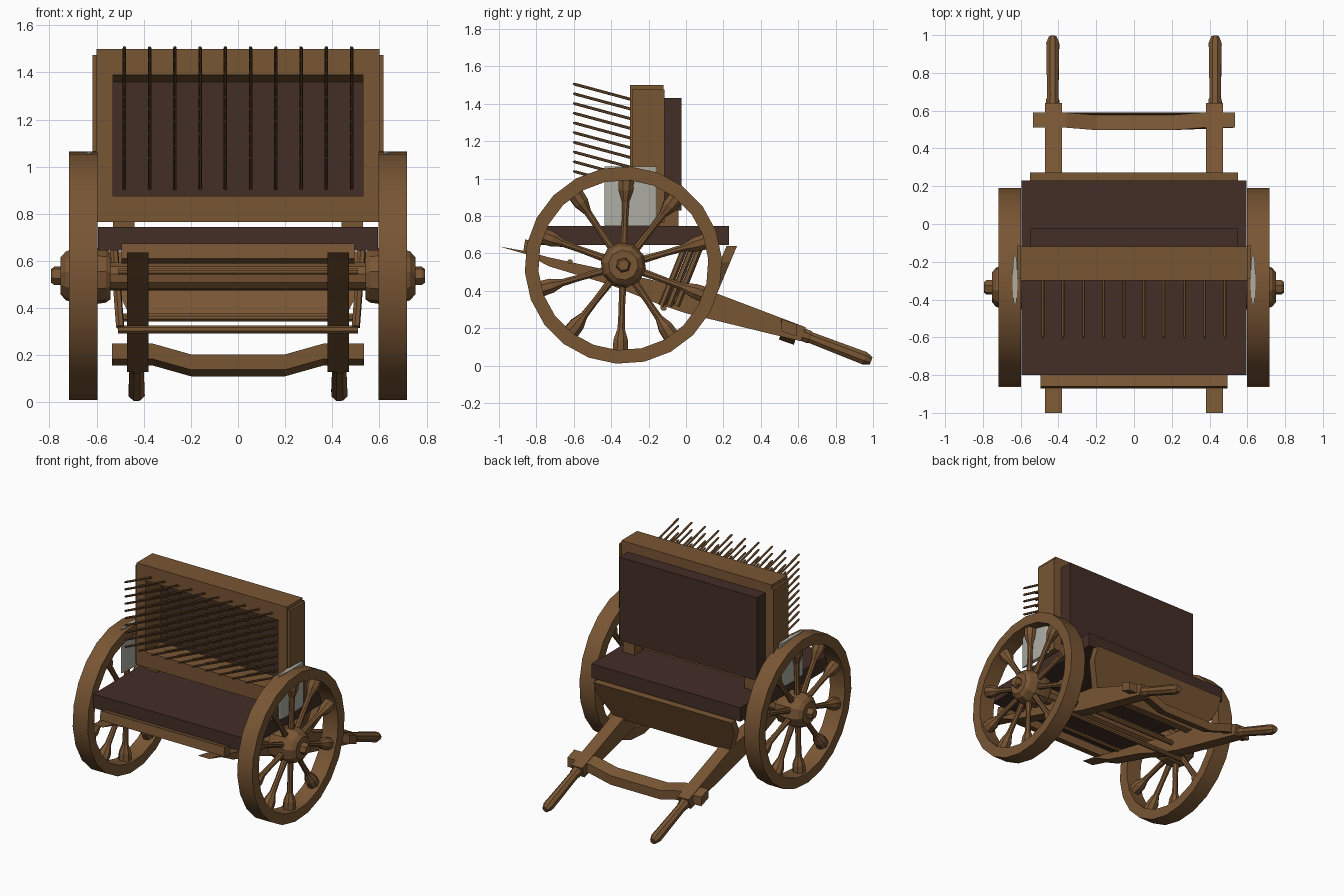
import bpy, bmesh, math
from mathutils import Vector

if "Cube" in bpy.data.objects:
    bpy.data.objects.remove(bpy.data.objects["Cube"])


def material(name, rgb):
    m = bpy.data.materials.new(name)
    m.diffuse_color = (*rgb, 1)
    m.use_nodes = True
    m.node_tree.nodes["Principled BSDF"].inputs["Base Color"].default_value = m.diffuse_color
    return m


WOOD = material("warm wood", (0.19, 0.092, 0.034))
DARK = material("dark wood", (0.056, 0.026, 0.019))
GREY = material("pale metal", (0.42, 0.42, 0.37))


def finish(name, bm, mat, smooth=False):
    bmesh.ops.recalc_face_normals(bm, faces=bm.faces)
    me = bpy.data.meshes.new(name)
    bm.to_mesh(me)
    bm.free()
    ob = bpy.data.objects.new(name, me)
    bpy.context.collection.objects.link(ob)
    me.materials.append(mat)
    if smooth:
        bpy.ops.object.select_all(action='DESELECT')
        ob.select_set(True)
        bpy.context.view_layer.objects.active = ob
        bpy.ops.object.shade_smooth_by_angle(angle=math.radians(30))
    return ob


def prism(name, pts, axis, lo, hi, mat):
    """Extrude a 2D outline along one axis (0 = x, 1 = y, 2 = z)."""
    bm = bmesh.new()
    ends = []
    for d in (lo, hi):
        ring = []
        for p in pts:
            co = list(p)
            co.insert(axis, d)
            ring.append(bm.verts.new(co))
        ends.append(ring)
        bm.faces.new(ring)
    n = len(pts)
    for i in range(n):
        j = (i + 1) % n
        bm.faces.new((ends[0][i], ends[0][j], ends[1][j], ends[1][i]))
    return finish(name, bm, mat)


def box(name, x, y, z, mat):
    pts = [(x[0], y[0]), (x[1], y[0]), (x[1], y[1]), (x[0], y[1])]
    return prism(name, pts, 2, z[0], z[1], mat)


def add_lathe(bm, origin, direction, profile, seg, closed=False):
    """Revolve (distance, radius) pairs around a direction."""
    o, d = Vector(origin), Vector(direction).normalized()
    u = d.orthogonal().normalized()
    w = d.cross(u)
    rings = []
    for t, r in profile:
        ring = []
        for i in range(seg):
            a = math.tau * (i + 0.5) / seg
            ring.append(bm.verts.new(o + d * t + (u * math.cos(a) + w * math.sin(a)) * r))
        rings.append(ring)
    pairs = list(zip(rings, rings[1:]))
    if closed:
        pairs.append((rings[-1], rings[0]))
    else:
        bm.faces.new(rings[0])
        bm.faces.new(rings[-1])
    for a, b in pairs:
        for i in range(seg):
            j = (i + 1) % seg
            bm.faces.new((a[i], a[j], b[j], b[i]))


def rod(name, a, b, r, mat, seg=8):
    bm = bmesh.new()
    d = Vector(b) - Vector(a)
    add_lathe(bm, a, d, [(0, r), (d.length, r)], seg)
    return finish(name, bm, mat)


# Platform
box("platform", (-0.595, 0.595), (-0.80, 0.23), (0.645, 0.745), DARK)

# Launcher box: open frame, side plates and dark rear panel
box("frame_top", (-0.60, 0.60), (-0.30, -0.12), (1.39, 1.50), WOOD)
box("frame_bottom", (-0.60, 0.60), (-0.30, -0.12), (0.765, 0.875), WOOD)
box("rear_panel", (-0.55, 0.55), (-0.12, -0.025), (0.83, 1.43), DARK)
prism("frame_ceiling", [(-0.29, 1.39), (-0.12, 1.39), (-0.12, 1.36)], 0, -0.53, 0.53, WOOD)

# Arrows in a grid, tipped upward
bm = bmesh.new()
for col in range(10):
    for row in range(10):
        tip = (-0.482 + col * 0.1071, -0.605, 1.507 - row * 0.0519)
        add_lathe(bm, tip, (0, 0.965, -0.26),
                  [(0, 0.003), (0.012, 0.008), (0.51, 0.008)], 6)
finish("arrows", bm, WOOD)

# Wheel axle
rod("axle", (-0.60, -0.335, 0.535), (0.60, -0.335, 0.535), 0.06, WOOD, 10)

CY, CZ = -0.335, 0.537
for s, side in ((-1, "left"), (1, "right")):
    def span(a, b):
        return tuple(sorted((s * a, s * b)))

    # Launcher sides and feet
    box(side + "_frame_side", span(0.53, 0.60), (-0.30, -0.12), (0.875, 1.39), WOOD)
    box(side + "_side_plate", span(0.60, 0.617), (-0.29, -0.115), (0.765, 1.475), WOOD)
    box(side + "_foot", span(0.44, 0.53), (-0.29, -0.04), (0.745, 0.84), WOOD).data
    # Metal side shield, oval in plan
    oval = [(s * 0.63 + 0.013 * math.cos(math.tau * i / 16),
             -0.295 + 0.14 * math.sin(math.tau * i / 16)) for i in range(16)]
    prism(side + "_shield", oval, 2, 0.745, 1.065, GREY)

    # Wheel rim
    bm = bmesh.new()
    add_lathe(bm, (0, CY, CZ), (s, 0, 0),
              [(0.597, 0.455), (0.597, 0.528), (0.717, 0.528), (0.717, 0.455)], 22, True)
    finish(side + "_rim", bm, WOOD, True)
    # Hub and axle cap
    bm = bmesh.new()
    add_lathe(bm, (0, CY, CZ), (s, 0, 0),
              [(0.54, 0.10), (0.56, 0.115), (0.61, 0.122), (0.68, 0.122),
               (0.73, 0.105), (0.752, 0.08)], 10)
    add_lathe(bm, (0, CY, CZ), (s, 0, 0), [(0.70, 0.042), (0.78, 0.04), (0.793, 0.03)], 6)
    finish(side + "_hub", bm, WOOD)
    # Ten flared spokes
    bm = bmesh.new()
    for k in range(10):
        a = math.radians(88 + 36 * k)
        add_lathe(bm, (s * 0.657, CY, CZ), (0, math.cos(a), math.sin(a)),
                  [(0.09, 0.022), (0.24, 0.018), (0.34, 0.021), (0.40, 0.042), (0.475, 0.046)], 8)
    finish(side + "_spokes", bm, WOOD)

    # Long shaft with pointed front
    shaft = [(-1, 0.637), (-0.86, 0.612), (-0.73, 0.578), (-0.10, 0.44), (0.10, 0.41),
             (0.64, 0.205), (0.615, 0.13), (0.0, 0.28), (-0.15, 0.33), (-0.40, 0.43),
             (-0.73, 0.53), (-0.86, 0.597)]
    prism(side + "_shaft", shaft, 0, *span(0.38, 0.47), WOOD)
    # Handle grip
    bm = bmesh.new()
    add_lathe(bm, (s * 0.43, 0.60, 0.175), (0, 0.934, -0.357),
              [(0, 0.037), (0.06, 0.037), (0.07, 0.032), (0.38, 0.037), (0.418, 0.022)], 8)
    finish(side + "_handle", bm, WOOD)

    # Leaning support bars under the platform
    for k in range(3):
        y = -0.13 + 0.04 * k
        rod(f"{side}_support_{k}", (s * 0.50, y, 0.32), (s * 0.525, y + 0.13, 0.645), 0.018, WOOD, 6)

# Tilted rear board with cut lower corners
outline = [(-0.55, 0.64), (0.55, 0.64), (0.55, 0.55), (0.46, 0.37), (-0.46, 0.37), (-0.55, 0.55)]
board = prism("rear_board", outline, 1, -0.028, 0.028, WOOD)
for v in board.data.vertices:
    v.co.y += 0.245 + (v.co.z - 0.64) * 0.42

# Cross rods under the platform
rod("lower_cross_rod", (-0.51, -0.12, 0.31), (0.51, -0.12, 0.31), 0.018, WOOD)
rod("middle_cross_rod", (-0.51, -0.05, 0.36), (0.51, -0.05, 0.36), 0.018, WOOD)
rod("upper_cross_rod", (-0.51, -0.62, 0.555), (0.51, -0.62, 0.555), 0.014, WOOD)

# Front crossbar
prism("front_crossbar", [(-0.87, 0.61), (-0.80, 0.59), (-0.79, 0.655), (-0.86, 0.675)],
      0, -0.495, 0.495, WOOD)

# Bowed pull bar between the handles
top = [(-0.535, 0.235), (-0.36, 0.235), (-0.20, 0.19), (0.20, 0.19), (0.36, 0.235), (0.535, 0.235)]
bar = prism("pull_bar", top + [(x, z - 0.065) for x, z in reversed(top)], 1, 0.51, 0.59, WOOD)
for v in bar.data.vertices:
    v.co.z -= (v.co.y - 0.55) * 0.35
    if abs(v.co.x) < 0.25:
        v.co.y -= 0.013
